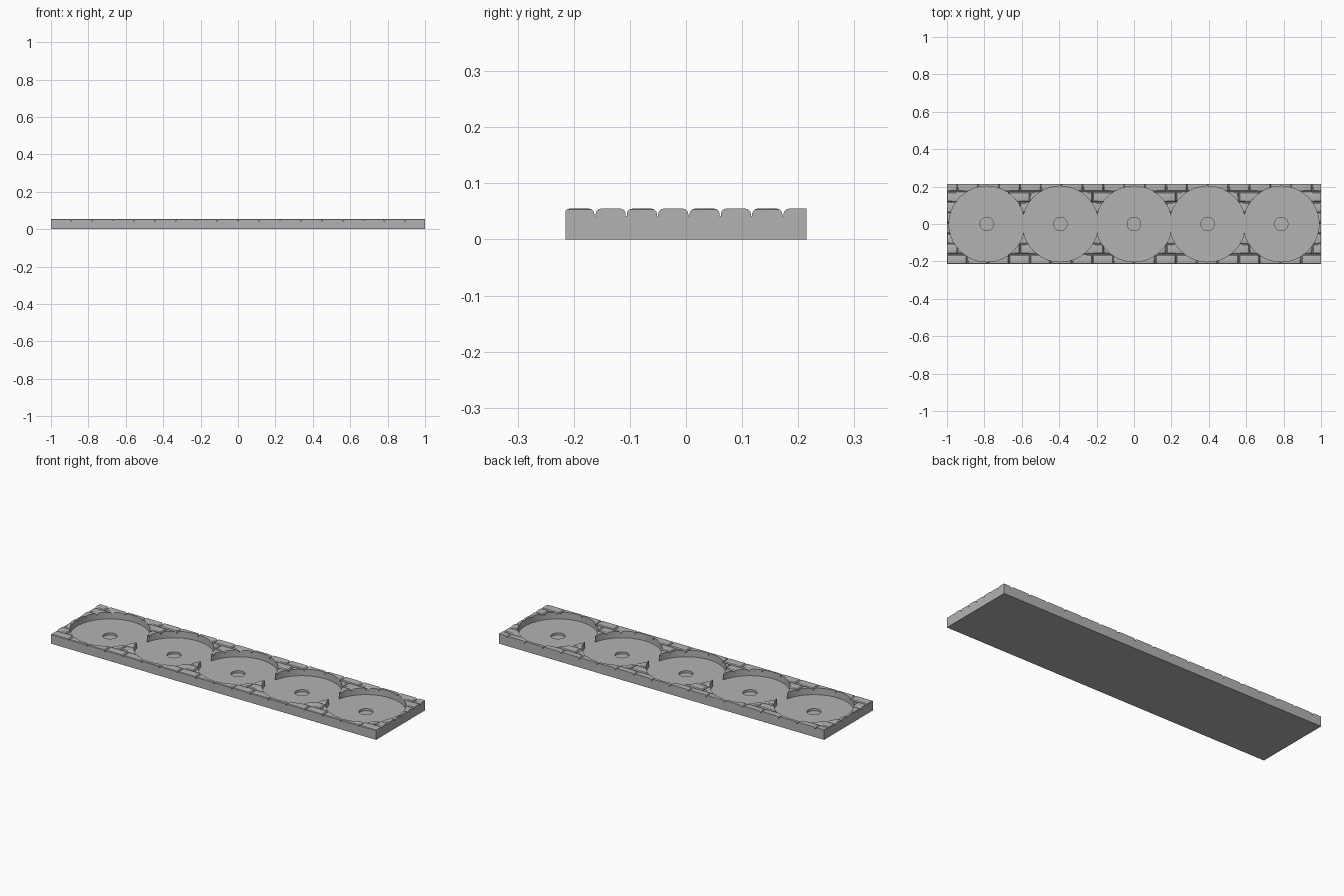
import bpy
import bmesh
from mathutils import Matrix, Vector

cube = bpy.data.objects.get("Cube")
if cube:
    bpy.data.objects.remove(cube, do_unlink=True)

HALF_X, HALF_Y = 1.0, 0.215
TOP, GROOVE, FLOOR, PIT = 0.055, 0.042, 0.018, 0.006
ROW, BRICK, GAP = 0.0558, 0.1116, 0.002
RECESS_R, HOLE_R, SPACING = 0.202, 0.036, 0.3935

stone = bpy.data.materials.new("grey stone")
stone.use_nodes = True
colour = (0.45, 0.45, 0.45, 1)
stone.diffuse_color = colour
stone.node_tree.nodes["Principled BSDF"].inputs["Base Color"].default_value = colour


def add_box(bm, low, high):
    low, high = Vector(low), Vector(high)
    matrix = Matrix.Translation((low + high) / 2) @ Matrix.Diagonal((*(high - low), 1))
    return bmesh.ops.create_cube(bm, size=1, matrix=matrix)["verts"]


def finish(bm, name):
    mesh = bpy.data.meshes.new(name)
    bm.to_mesh(mesh)
    bm.free()
    mesh.materials.append(stone)
    obj = bpy.data.objects.new(name, mesh)
    bpy.context.collection.objects.link(obj)
    return obj


def box(name, low, high):
    bm = bmesh.new()
    add_box(bm, low, high)
    return finish(bm, name)


def cylinder(name, x, radius, bottom, sides):
    bm = bmesh.new()
    height = 0.1 - bottom
    bmesh.ops.create_cone(bm, cap_ends=True, segments=sides, radius1=radius, radius2=radius,
                          depth=height, matrix=Matrix.Translation((x, 0, bottom + height / 2)))
    return finish(bm, name)


def combine(target, other, operation):
    mod = target.modifiers.new(operation.lower(), "BOOLEAN")
    mod.operation, mod.solver, mod.object = operation, "EXACT", other
    bpy.context.view_layer.objects.active = target
    bpy.ops.object.modifier_apply(modifier=mod.name)
    bpy.data.objects.remove(other, do_unlink=True)


# Slab, oversized so that the edges can be trimmed cleanly
base = box("brick_base", (-1.2, -0.3, 0), (1.2, 0.3, GROOVE))

# Running-bond bricks with rounded tops
bm = bmesh.new()
for row in range(8):
    y = -HALF_Y - 0.003 + row * ROW
    start = -HALF_X - (BRICK / 2 if row % 2 else 0.003)
    for col in range(19):
        x = start + col * BRICK
        add_box(bm, (x + GAP / 2, y + GAP / 2, 0.03),
                (x + BRICK - GAP / 2, y + ROW - GAP / 2, TOP))
rims = [e for e in bm.edges if all(v.co.z > GROOVE for v in e.verts)]
bmesh.ops.bevel(bm, geom=rims, offset=0.01, segments=3, profile=0.5, affect="EDGES")
combine(base, finish(bm, "bricks"), "UNION")

# Straight outer sides
combine(base, box("trim", (-HALF_X, -HALF_Y, -0.1), (HALF_X, HALF_Y, 0.1)), "INTERSECT")

# Five round recesses, each with a small central hole
for i in range(-2, 3):
    combine(base, cylinder("recess", i * SPACING, RECESS_R, FLOOR, 96), "DIFFERENCE")
    combine(base, cylinder("hole", i * SPACING, HOLE_R, PIT, 48), "DIFFERENCE")

bpy.ops.object.select_all(action="DESELECT")
base.select_set(True)
bpy.context.view_layer.objects.active = base
bpy.ops.object.shade_smooth_by_angle(angle=0.4)
